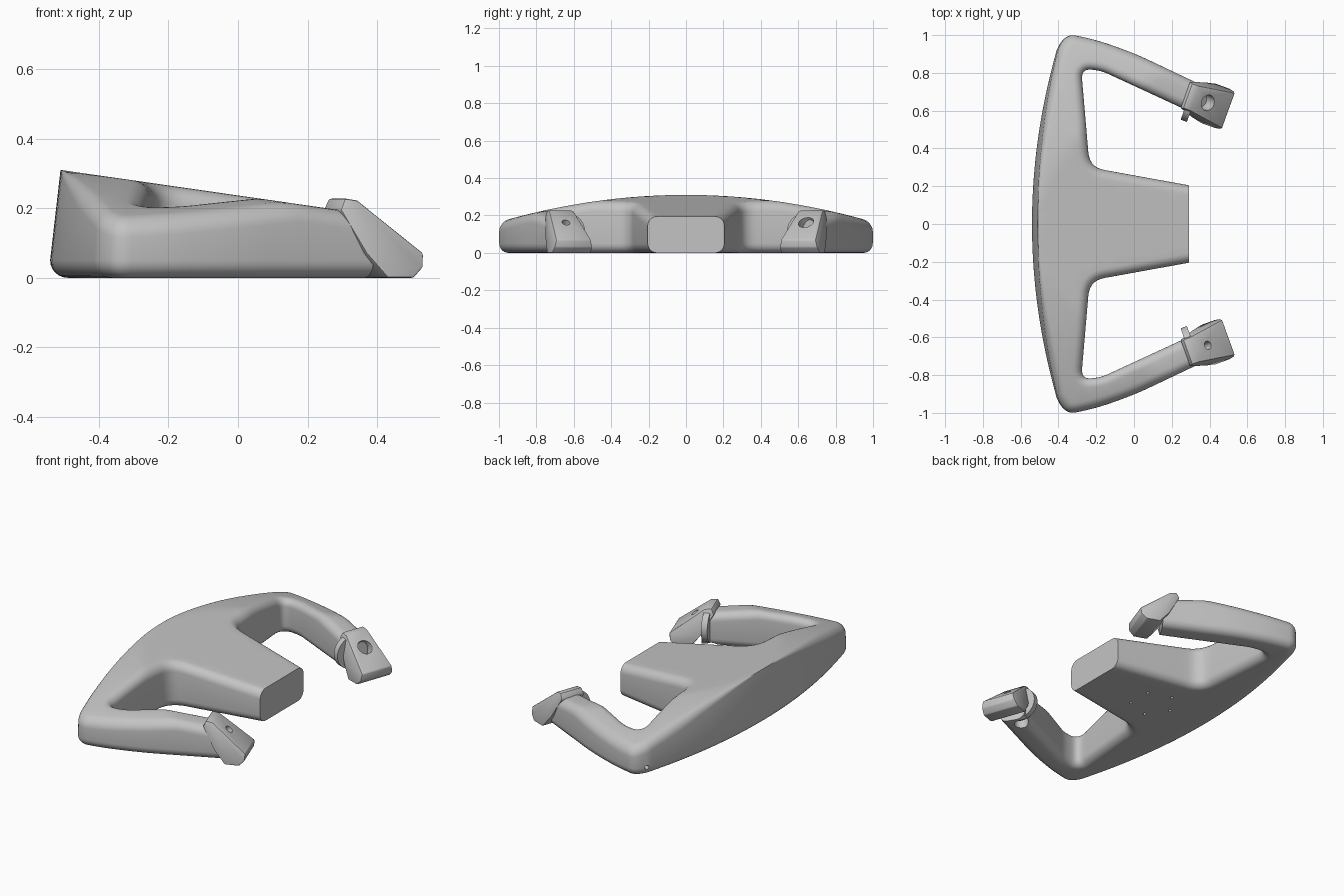
import bpy, bmesh, math
from mathutils import Vector
from mathutils.geometry import delaunay_2d_cdt

old = bpy.data.objects.get("Cube")
if old:
    bpy.data.objects.remove(old, do_unlink=True)

grey = bpy.data.materials.new("satin grey")
grey.use_nodes = True
grey.diffuse_color = (0.55, 0.55, 0.55, 1)
grey.node_tree.nodes["Principled BSDF"].inputs["Base Color"].default_value = (0.55, 0.55, 0.55, 1)


def make_object(name, bm):
    bmesh.ops.recalc_face_normals(bm, faces=bm.faces[:])
    if bm.calc_volume(signed=True) < 0:
        bmesh.ops.reverse_faces(bm, faces=bm.faces[:])
    mesh = bpy.data.meshes.new(name)
    bm.to_mesh(mesh)
    bm.free()
    mesh.materials.append(grey)
    obj = bpy.data.objects.new(name, mesh)
    bpy.context.collection.objects.link(obj)
    return obj


def activate(obj):
    bpy.ops.object.select_all(action='DESELECT')
    obj.select_set(True)
    bpy.context.view_layer.objects.active = obj


def apply_all(obj):
    activate(obj)
    for name in [m.name for m in obj.modifiers]:
        bpy.ops.object.modifier_apply(modifier=name)


def rod(name, centre, axis, radius, length, sides=32):
    bm = bmesh.new()
    bmesh.ops.create_cone(bm, cap_ends=True, segments=sides, radius1=radius,
                          radius2=radius, depth=length)
    turn = Vector(axis).to_track_quat('Z', 'Y')
    for v in bm.verts:
        v.co = turn @ v.co + Vector(centre)
    return make_object(name, bm)


def drill(obj, centre, axis, radius, depth):
    cutter = rod("cutter", centre, axis, radius, 2 * depth)
    cutter.hide_render = True
    mod = obj.modifiers.new("drill", 'BOOLEAN')
    mod.operation = 'DIFFERENCE'
    mod.solver = 'EXACT'
    mod.object = cutter
    apply_all(obj)
    bpy.data.objects.remove(cutter, do_unlink=True)


def clamp(t):
    return max(0.0, min(1.0, t))


# Plan outline of one half: (x, y, corner cut, edge fillet switch for next edge)
half = [(0.29, 0.205, 0, 1), (-0.235, 0.3, 0.08, 1), (-0.28, 0.825, 0.06, 1),
        (-0.17, 0.81, 0.035, 1), (0.31, 0.588, 0, 0), (0.39, 0.72, 0, 1),
        (0, 0.905, 0.1, 1), (-0.2, 0.975, 0.08, 1), (-0.35, 1.006, 0.045, 1),
        (-0.405, 0.94, 0.038, 1)]


def rounded_half():
    pts = []
    for i, (x, y, cut, switch) in enumerate(half):
        p = Vector((x, y))
        if not cut:
            pts.append((p, switch))
            continue
        a = Vector(half[i - 1][:2])
        b = Vector(half[i + 1][:2]) if i + 1 < len(half) else Vector((-0.425, 0.86))
        a = p + (a - p).normalized() * cut
        b = p + (b - p).normalized() * cut
        for k in range(8):
            t = k / 7
            pts.append((a * (1 - t) ** 2 + p * 2 * t * (1 - t) + b * t * t, switch))
    # Split long filleted edges so the arched top can follow them
    fine = []
    for (p, switch), (q, _) in zip(pts, pts[1:]):
        n = max(1, round((q - p).length / 0.045)) if switch else 1
        fine += [(p.lerp(q, k / n), switch) for k in range(n)]
    return fine + pts[-1:]


upper = rounded_half()
outline = [p for p, s in upper]
switches = [s for p, s in upper]
STEPS = 36
for k in range(STEPS + 1):
    y = 0.86 * (1 - 2 * k / STEPS)
    outline.append(Vector((-0.54 + 0.155 * y * y, y)))
    switches.append(1)
for i in reversed(range(len(upper))):
    p = upper[i][0]
    outline.append(Vector((p.x, -p.y)))
    switches.append(upper[i - 1][1] if i else 0)
COUNT = len(outline)


def edge_fillet(i, top):
    """Fillet size of the edge after point i; it fades out on the middle of the spine."""
    mid = (outline[i] + outline[(i + 1) % COUNT]) / 2
    size = 0.05 * switches[i]
    if top and mid.x < -0.42:
        size *= 0.04 + 0.96 * clamp((abs(mid.y) - 0.1) / 0.6)
    return size


def normal(i):
    d = (outline[(i + 1) % COUNT] - outline[i]).normalized()
    return Vector((-d.y, d.x))


def ring(bm, angle, top):
    """One loop of the rounded wall; the flat top sits at height 1."""
    verts = []
    for i, p in enumerate(outline):
        r1, r2 = edge_fillet((i - 1) % COUNT, top), edge_fillet(i, top)
        n1, n2 = normal((i - 1) % COUNT), normal(i)
        inset = 1 - math.cos(angle)
        d1, d2 = r1 * inset, r2 * inset
        det = n1.x * n2.y - n1.y * n2.x
        if abs(det) < 0.05:
            move = (n1 + n2).normalized() * (d1 + d2) / 2
        else:
            move = Vector((d1 * n2.y - d2 * n1.y, n1.x * d2 - n2.x * d1)) / det
        drop = max(r1, r2) * (1 - math.sin(angle))
        q = p + move
        verts.append(bm.verts.new((q.x, q.y, 1 - drop if top else drop)))
    return verts


def cap(bm, loop, z):
    """Fill a loop with a grid of small triangles, leaving the two openings free."""
    rim = [v.co.xy for v in loop]
    inner = [Vector((0.04 * i, 0.04 * j)) for i in range(-14, 12) for j in range(-25, 26)]
    inner = [p for p in inner if min((p - q).length for q in rim) > 0.022]
    edges = [(i, (i + 1) % COUNT) for i in range(COUNT)]
    points, _, tris = delaunay_2d_cdt(rim + inner, edges, [], 1, 1e-6)[:3]
    made = {}
    for tri in tris:
        for i in tri:
            if i not in made:
                made[i] = bm.verts.new((points[i].x, points[i].y, z))
        bm.faces.new([made[i] for i in tri])


def top_height(x, y):
    return min(0.31 - 0.144 * (x + 0.51), 0.31 - 0.145 * y * y)


# Yoke body: spine, central block and both arms in one rounded slab
bm = bmesh.new()
quarter = [math.pi / 2 * k / 6 for k in range(7)]
rings = [ring(bm, a, False) for a in reversed(quarter)] + [ring(bm, a, True) for a in quarter]
for low, high in zip(rings, rings[1:]):
    for i in range(COUNT):
        j = (i + 1) % COUNT
        bm.faces.new((low[i], low[j], high[j], high[i]))
cap(bm, rings[0], 0)
cap(bm, rings[-1], 1)
bmesh.ops.remove_doubles(bm, verts=bm.verts[:], dist=1e-5)
for v in bm.verts:
    lean = clamp((-0.3 - v.co.x) / 0.2)
    if v.co.z > 0.5:
        v.co.z += top_height(v.co.x + 0.03 * lean, v.co.y) - 1
    v.co.x += 0.115 * lean * max(0, v.co.z - 0.05)
body = make_object("yoke_body", bm)

# Mounting holes, cable hole and thumb hole
for k in range(5):
    a = math.radians(36 + 72 * k)
    drill(body, (-0.14 + 0.125 * math.cos(a), 0.125 * math.sin(a), 0), (0, 0, 1), 0.009, 0.05)
drill(body, (-0.4, 0.94, 0.05), (-0.9, 0.4, 0), 0.012, 0.04)
drill(body, (0.28, -0.655, 0), (0, 0, 1), 0.04, 0.06)

# Grip heads: wedge profile along the arm, wider towards the foot
wedge = [(-0.14, 0.195), (-0.125, 0.228), (-0.087, 0.222), (0.104, 0.07),
         (0.1, 0.03), (0.07, 0), (-0.01, 0), (-0.07, 0.07)]
parts = [body]
for side, name, hole in ((1, "left", 0.042), (-1, "right", 0.022)):
    along = Vector((0.94, -0.34 * side, 0))
    across = Vector((0.34, 0.94 * side, 0))
    origin = Vector((0.4, 0.63 * side, 0))
    bm = bmesh.new()
    sides = []
    for s in (-1, 1):
        loop = []
        for u, z in wedge:
            width = 0.112 - 0.19 * z
            co = origin + along * u + across * (0.006 + s * width)
            loop.append(bm.verts.new((co.x, co.y, z)))
        sides.append(loop)
    bm.faces.new(sides[0][::-1])
    bm.faces.new(sides[1])
    for i in range(len(wedge)):
        j = (i + 1) % len(wedge)
        bm.faces.new((sides[0][i], sides[0][j], sides[1][j], sides[1][i]))
    head = make_object("grip_head_" + name, bm)
    bevel = head.modifiers.new("soft edges", 'BEVEL')
    bevel.width = 0.006
    bevel.segments = 2
    apply_all(head)
    slope = along * 0.62 + Vector((0, 0, 0.78))
    drill(head, origin + along * -0.012 + across * 0.008 + Vector((0, 0, 0.163)), slope, hole, 0.07)
    # Collar disc behind the head
    collar = rod("grip_collar_" + name, origin + along * -0.1 + across * -0.03 + Vector((0, 0, 0.115)),
                 along, 0.095, 0.035, 40)
    parts += [head, collar]

for obj in parts:
    activate(obj)
    bpy.ops.object.shade_smooth_by_angle(angle=math.radians(32))
